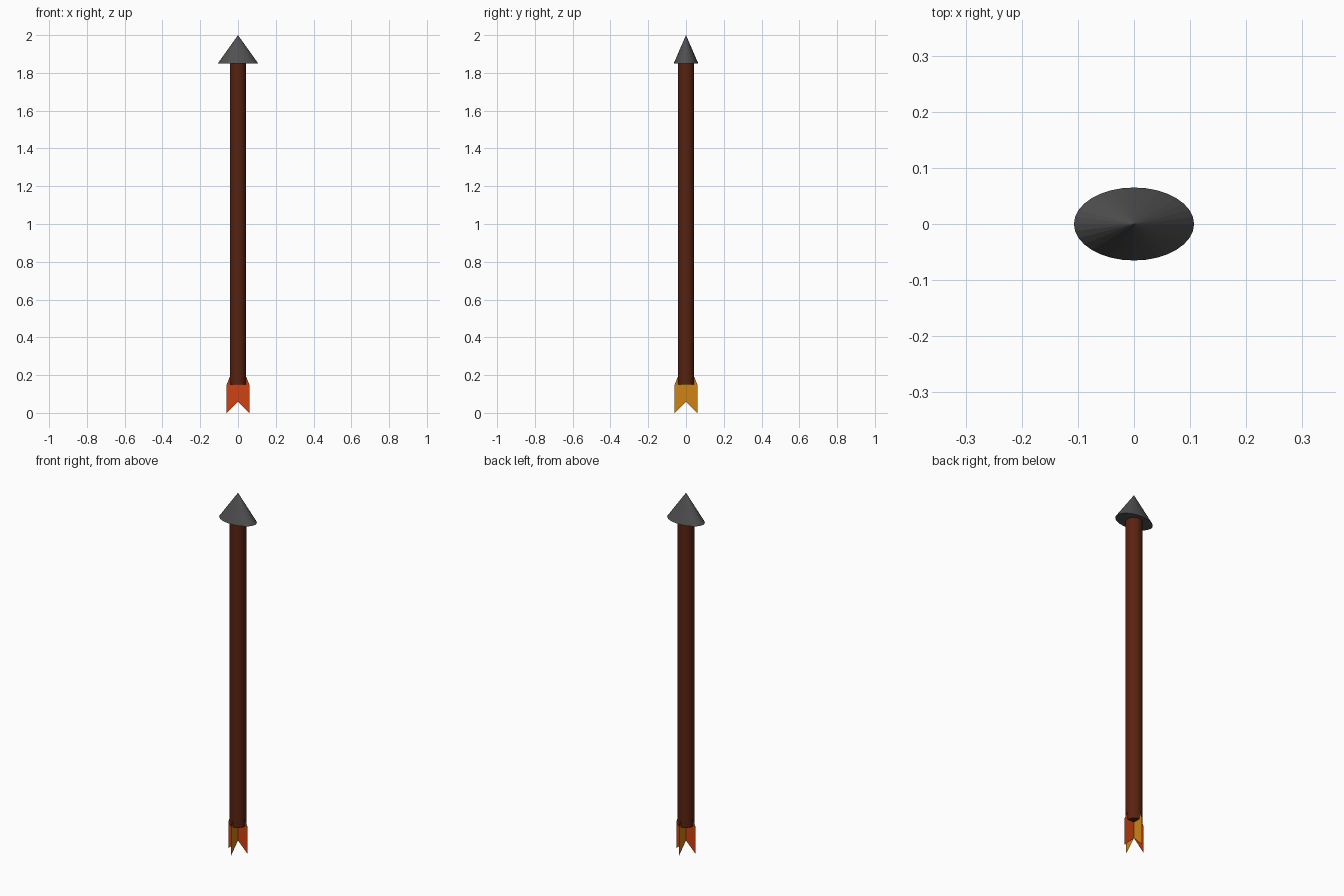
import bpy
import math

if "Cube" in bpy.data.objects:
    bpy.data.objects.remove(bpy.data.objects["Cube"])


def material(name, rgb):
    mat = bpy.data.materials.new(name)
    mat.diffuse_color = (*rgb, 1)
    mat.use_nodes = True
    mat.node_tree.nodes["Principled BSDF"].inputs["Base Color"].default_value = mat.diffuse_color
    return mat


wood = material("dark wood", (0.10, 0.016, 0.005))
iron = material("dark iron", (0.08, 0.08, 0.08))
orange = material("orange feather", (0.62, 0.055, 0.006))
yellow = material("yellow feather", (0.62, 0.23, 0.006))

# Shaft
bpy.ops.mesh.primitive_cylinder_add(vertices=32, radius=0.042, depth=1.70,
                                    location=(0, 0, 1.0))
shaft = bpy.context.object
shaft.name = "shaft"
shaft.data.materials.append(wood)

# Arrowhead: cone flattened front to back
bpy.ops.mesh.primitive_cone_add(vertices=32, radius1=1, radius2=0, depth=0.15,
                                location=(0, 0, 1.925))
head = bpy.context.object
head.name = "arrowhead"
head.scale = (0.107, 0.065, 1)
bpy.ops.object.transform_apply(location=False, rotation=False, scale=True)
head.data.materials.append(iron)

# Fletching: two crossed, notched sheets, each made of two mirrored halves
half = [(0, 0.06), (0.06, 0), (0.06, 0.15), (0.04, 0.20), (0, 0.20)]


def add_fletching(name, mat, angle):
    verts = [(side * x, 0, z) for side in (1, -1) for x, z in half]
    n = len(half)
    mesh = bpy.data.meshes.new(name)
    mesh.from_pydata(verts, [], [range(n), range(2 * n - 1, n - 1, -1)])
    mesh.materials.append(mat)
    fin = bpy.data.objects.new(name, mesh)
    fin.rotation_euler.z = angle
    bpy.context.collection.objects.link(fin)


add_fletching("side_fletching", orange, 0)
add_fletching("front_back_fletching", yellow, math.pi / 2)
